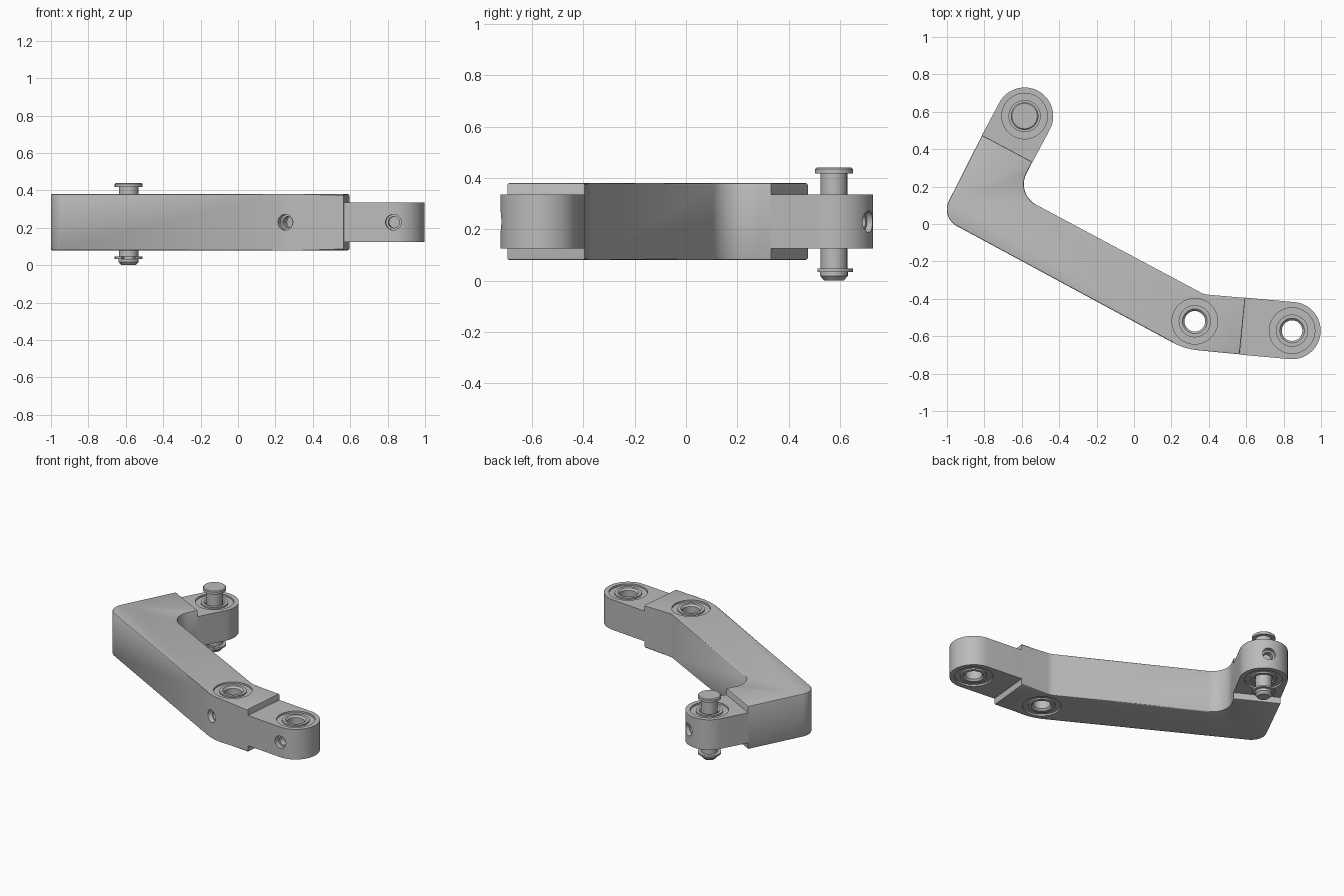
import bpy, bmesh
from math import pi, cos, sin, tan, atan2, radians
from mathutils import Vector

cube = bpy.data.objects.get("Cube")
if cube:
    bpy.data.objects.remove(cube, do_unlink=True)


def material(name, value):
    m = bpy.data.materials.new(name)
    m.use_nodes = True
    colour = (value, value, value, 1)
    m.diffuse_color = colour
    m.node_tree.nodes["Principled BSDF"].inputs["Base Color"].default_value = colour
    return m


GREY = material("plain grey", 0.5)
MID = 0.23  # height of the symmetry plane


def add_object(name, bm):
    bmesh.ops.recalc_face_normals(bm, faces=bm.faces)
    mesh = bpy.data.meshes.new(name)
    bm.to_mesh(mesh)
    bm.free()
    mesh.materials.append(GREY)
    ob = bpy.data.objects.new(name, mesh)
    bpy.context.collection.objects.link(ob)
    return ob


def arc(c, r, a0, a1, n):
    return [Vector((c[0] + r * cos(a0 + (a1 - a0) * i / n),
                    c[1] + r * sin(a0 + (a1 - a0) * i / n))) for i in range(n + 1)]


def fillet(corners, n=12):
    """Outline from (x, y, radius) corners."""
    pts = []
    for i, (x, y, r) in enumerate(corners):
        p = Vector((x, y))
        if r == 0:
            pts.append(p)
            continue
        u = (Vector(corners[i - 1][:2]) - p).normalized()
        v = (Vector(corners[(i + 1) % len(corners)][:2]) - p).normalized()
        half = u.angle(v) / 2
        c = p + (u + v).normalized() * (r / sin(half))
        s, e = p + u * (r / tan(half)) - c, p + v * (r / tan(half)) - c
        a0 = atan2(s.y, s.x)
        turn = (atan2(e.y, e.x) - a0 + pi) % (2 * pi) - pi
        pts += arc(c, r, a0, a0 + turn, n)
    return pts


def prism(name, pts, z0, z1, bevel=0):
    bm = bmesh.new()
    face = bm.faces.new([bm.verts.new((p.x, p.y, z0)) for p in pts])
    ext = bmesh.ops.extrude_face_region(bm, geom=[face])["geom"]
    for v in ext:
        if isinstance(v, bmesh.types.BMVert):
            v.co.z = z1
    if bevel:
        rims = [e for e in bm.edges if abs(e.verts[0].co.z - e.verts[1].co.z) < 1e-5]
        bmesh.ops.bevel(bm, geom=rims, offset=bevel, segments=2, profile=0.5,
                        affect='EDGES')
    return add_object(name, bm)


def lathe(name, centre, profile, closed=False, steps=48):
    """Revolve (radius, z) points about a vertical axis."""
    bm = bmesh.new()
    vs = [bm.verts.new((centre[0] + r, centre[1], z)) for r, z in profile]
    edges = [bm.edges.new(p) for p in zip(vs, vs[1:])]
    if closed:
        edges.append(bm.edges.new((vs[-1], vs[0])))
    bmesh.ops.spin(bm, geom=vs + edges, cent=(*centre, 0), axis=(0, 0, 1),
                   angle=2 * pi, steps=steps)
    bmesh.ops.remove_doubles(bm, verts=bm.verts, dist=1e-5)
    return add_object(name, bm)


def cylinder(p0, p1, r):
    p0, p1 = Vector(p0), Vector(p1)
    d = p1 - p0
    bm = bmesh.new()
    bmesh.ops.create_cone(bm, cap_ends=True, segments=48, radius1=r, radius2=r,
                          depth=d.length)
    bm.transform(d.to_track_quat('Z', 'Y').to_matrix().to_4x4())
    bmesh.ops.translate(bm, verts=bm.verts, vec=(p0 + p1) / 2)
    ob = add_object("cutter", bm)
    ob.hide_render = True
    return ob


def cut(ob, cutter):
    mod = ob.modifiers.new("cut", 'BOOLEAN')
    mod.operation, mod.solver, mod.object = 'DIFFERENCE', 'EXACT', cutter
    bpy.context.view_layer.objects.active = ob
    bpy.ops.object.modifier_apply(modifier=mod.name)
    bpy.data.objects.remove(cutter, do_unlink=True)


def bearing(ob, name, c, half, side, reach):
    """Bore, shallow seats on both faces, sleeve and stepped grease hole."""
    x, y = c
    cut(ob, cylinder((x, y, -0.2), (x, y, 0.7), 0.08))
    for s in (-1, 1):
        cut(ob, cylinder((x, y, MID + s * (half - 0.012)),
                         (x, y, MID + s * (half + 0.1)), 0.122))
    d = Vector((cos(radians(side)), sin(radians(side)), 0))
    p = Vector((x, y, MID))
    cut(ob, cylinder(p, p + d * 0.3, 0.03))
    cut(ob, cylinder(p + d * (reach - 0.03), p + d * 0.3, 0.042))
    h = half - 0.002
    lathe(name, c, [(0.055, MID - h + 0.012), (0.066, MID - h), (0.086, MID - h),
                    (0.086, MID + h), (0.066, MID + h), (0.055, MID + h - 0.012)], True)


def tip(name, c, base, r):
    """Thin round-ended lug running from the step to its centre."""
    c, base = Vector(c), Vector(base)
    d = (c - base).normalized()
    a = atan2(d.y, d.x)
    n = Vector((-d.y, d.x)) * r
    return prism(name, [base + n, base - n] + arc(c, r, a - pi / 2, a + pi / 2, 32),
                 MID - 0.105, MID + 0.105)


# Thick bent arm
arm = prism("bent_arm", fillet([
    (-0.812, 0.475, 0), (-1.034, 0.036, 0.1), (0.27, -0.668, 0.36),
    (0.565, -0.697, 0), (0.595, -0.395, 0), (0.375, -0.376, 0.1),
    (-0.632, 0.161, 0.125), (-0.543, 0.332, 0)]), MID - 0.15, MID + 0.15, 0.007)
bearing(arm, "middle_sleeve", (0.325, -0.52), 0.15, 241.5, 0.155)

# Thin lugs at both ends
PIN = (-0.585, 0.577)
back_lug = tip("back_lug", PIN, (-0.678, 0.403), 0.153)
bearing(back_lug, "back_sleeve", PIN, 0.105, 63, 0.153)
front_lug = tip("front_lug", (0.845, -0.57), (0.58, -0.546), 0.153)
bearing(front_lug, "front_sleeve", (0.845, -0.57), 0.105, 264.6, 0.153)

# Headed pin with a clip groove
lathe("pin", PIN, [(0, 0.44), (0.068, 0.44), (0.074, 0.435), (0.074, 0.418),
                   (0.052, 0.418), (0.052, 0.047), (0.04, 0.047), (0.04, 0.034),
                   (0.054, 0.034), (0.054, 0.018), (0.038, 0), (0, 0)])
# Open retaining clip
prism("retaining_clip", arc(PIN, 0.074, radians(-60), radians(240), 40)
      + arc(PIN, 0.039, radians(230), radians(-50), 40), 0.034, 0.046)

# Smooth shading with sharp edges kept
for ob in bpy.context.collection.objects:
    ob.select_set(ob.type == 'MESH')
bpy.context.view_layer.objects.active = arm
bpy.ops.object.shade_smooth_by_angle(angle=radians(30))
